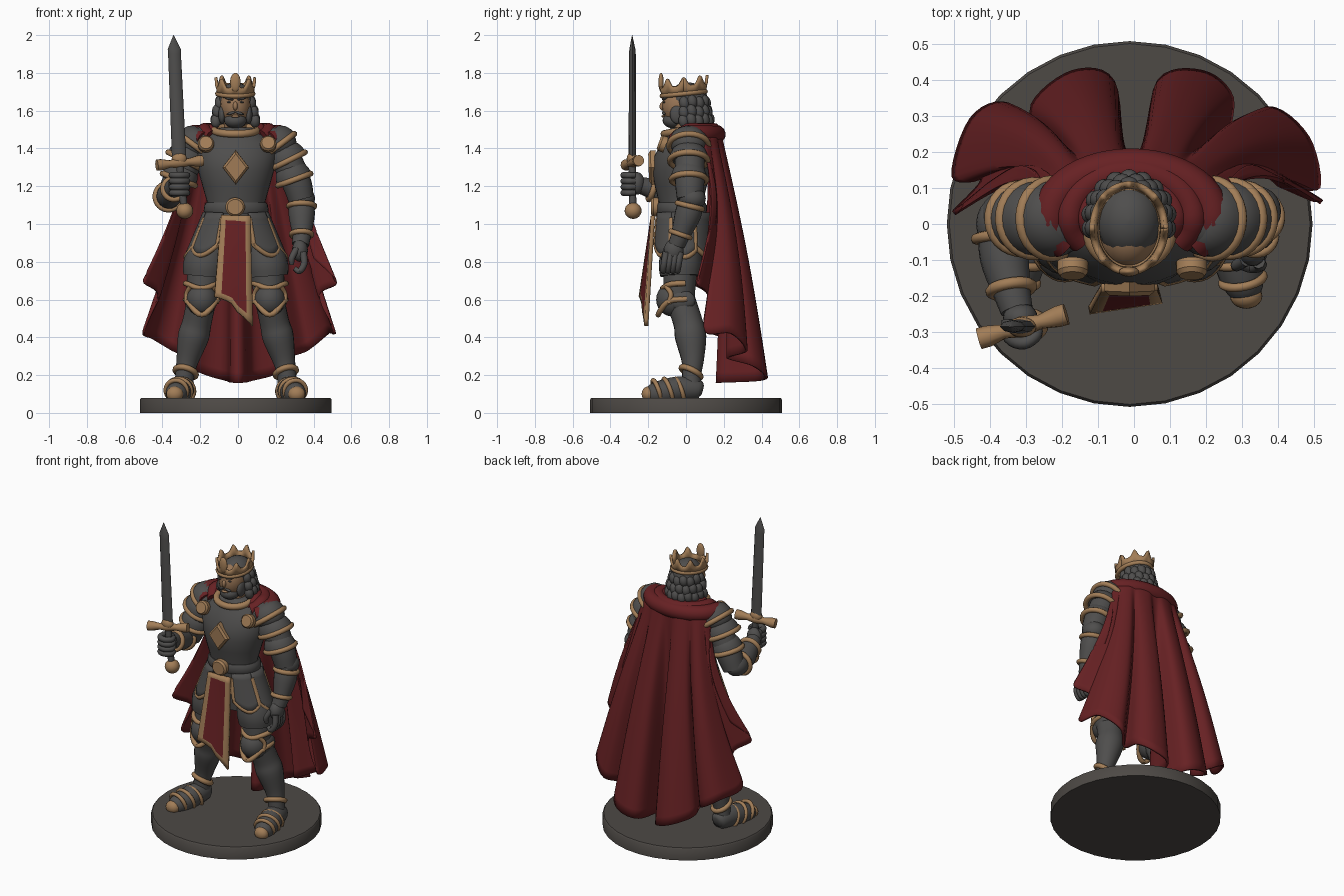
import bpy, bmesh, math
from mathutils import Vector, Matrix, Euler

if "Cube" in bpy.data.objects:
    bpy.data.objects.remove(bpy.data.objects["Cube"])
sin, cos, pi = math.sin, math.cos, math.pi

def material(name, col):
    m = bpy.data.materials.new(name)
    m.diffuse_color = (*col, 1)
    m.use_nodes = True
    m.node_tree.nodes["Principled BSDF"].inputs["Base Color"].default_value = m.diffuse_color
    return m

STEEL = material("dark steel", (0.078, 0.076, 0.074))
GOLD = material("bronze trim", (0.36, 0.205, 0.095))
RED = material("red cloth", (0.135, 0.015, 0.017))
STONE = material("stone base", (0.075, 0.067, 0.06))
SKIN = material("tan skin", (0.31, 0.175, 0.09))

def build(name, verts, faces, *mats, angle=0.8):
    me = bpy.data.meshes.new(name)
    me.from_pydata([tuple(v) for v in verts], [], faces)
    bm = bmesh.new()
    bm.from_mesh(me)
    bmesh.ops.recalc_face_normals(bm, faces=bm.faces)
    bm.to_mesh(me)
    bm.free()
    for m in mats:
        me.materials.append(m)
    me.shade_smooth()
    me.set_sharp_from_angle(angle=angle)
    ob = bpy.data.objects.new(name, me)
    bpy.context.collection.objects.link(ob)
    return ob

def skin_rings(name, rings, mat, closed=False, angle=0.8):
    """Bridge equal-size vertex rings, capping the ends unless closed."""
    n, k = len(rings[0]), len(rings)
    faces = [(i*n+j, i*n+(j+1) % n, (i+1) % k*n+(j+1) % n, (i+1) % k*n+j)
             for i in range(k if closed else k-1) for j in range(n)]
    if not closed:
        faces += [tuple(range(n)), tuple(range((k-1)*n, k*n))]
    return build(name, [v for r in rings for v in r], faces, mat, angle=angle)

def loft(name, rows, mat, n=32):
    """Rows of (z, half width, front y, back y, centre x)."""
    rings = [[(cx+rx*cos(2*pi*j/n), (yf+yb)/2+(yb-yf)/2*sin(2*pi*j/n), z) for j in range(n)]
             for z, rx, yf, yb, cx in rows]
    return skin_rings(name, rings, mat)

def spline(pts, k=5):
    p = [Vector(q) for q in pts]
    p = [2*p[0]-p[1]] + p + [2*p[-1]-p[-2]]
    out = []
    for a, b, c, d in zip(p, p[1:], p[2:], p[3:]):
        for i in range(k):
            t = i/k
            out.append(0.5*(2*b+(c-a)*t+(2*a-5*b+4*c-d)*t*t+(3*b-a-3*c+d)*t**3))
    return out + [p[-2]]

def tube(name, pts, r, mat, n=12, closed=False):
    """Sweep a circle along points; r is one radius or one per point."""
    p = [Vector(q) for q in pts]
    k = len(p)
    r = r if isinstance(r, list) else [r]*k
    rings, nor = [], None
    for i in range(k):
        a, b = (p[i-1], p[(i+1) % k]) if closed else (p[max(i-1, 0)], p[min(i+1, k-1)])
        t = (b-a).normalized()
        nor = t.orthogonal() if nor is None else nor-t*nor.dot(t)
        nor.normalize()
        bi = t.cross(nor)
        rings.append([p[i]+r[i]*(nor*cos(2*pi*j/n)+bi*sin(2*pi*j/n)) for j in range(n)])
    return skin_rings(name, rings, mat, closed)

def limb(name, rows, mat, n=18):
    """Smooth tapered tube from rows of (x, y, z, radius)."""
    q = spline([Vector(v) for v in rows], 4)
    return tube(name, [v.to_3d() for v in q], [v[3] for v in q], mat, n)

def band(name, p, axis, r, t=0.015, mat=GOLD):
    ax = Vector(axis).normalized()
    u = ax.orthogonal().normalized()
    w = ax.cross(u)
    return tube(name, [Vector(p)+r*(u*cos(2*pi*i/28)+w*sin(2*pi*i/28)) for i in range(28)], t, mat, 8, True)

def ball(name, loc, size, mat, rot=(0, 0, 0)):
    m = Matrix.Translation(loc) @ Euler(rot).to_matrix().to_4x4()
    rings = [[m @ Vector((size[0]*sin(a)*cos(2*pi*j/20), size[1]*sin(a)*sin(2*pi*j/20), size[2]*cos(a)))
              for j in range(20)] for a in [0.02+(pi-0.04)*i/12 for i in range(13)]]
    return skin_rings(name, rings, mat)

def grid(name, rows, thick, *mats, rule=None):
    n = len(rows[0])
    faces = [(i*n+j, i*n+j+1, (i+1)*n+j+1, (i+1)*n+j) for i in range(len(rows)-1) for j in range(n-1)]
    ob = build(name, [v for r in rows for v in r], faces, *mats)
    if rule:
        for k, f in enumerate(ob.data.polygons):
            f.material_index = rule(k // (n-1), k % (n-1))
    md = ob.modifiers.new("thickness", 'SOLIDIFY')
    md.thickness, md.offset = thick, 0
    return ob

def plate(name, loc, rx, rz, mat, n=24, tilt=0, depth=0.02):
    """Bevelled medallion facing the front."""
    m = Matrix.Translation(loc) @ Matrix.Rotation(tilt, 4, 'X')
    return skin_rings(name, [[m @ Vector((rx*s*cos(2*pi*j/n), y*depth, rz*s*sin(2*pi*j/n))) for j in range(n)]
                             for y, s in ((1, 1), (-0.4, 1), (-1, 0.8))], mat, angle=0.5)

# Base
loft("base", [(0, .507, -.507, .507, -.012), (.072, .507, -.507, .507, -.012), (.08, .5, -.5, .5, -.012)], STONE)

# Torso, belt and chest ornaments
loft("breastplate", [(.98, .17, -.13, .10, -.01), (1.08, .155, -.14, .09, -.01), (1.12, .155, -.145, .09, -.01),
     (1.2, .178, -.165, .11, -.01), (1.28, .2, -.178, .13, -.01), (1.36, .215, -.168, .14, -.01),
     (1.43, .2, -.13, .13, -.01), (1.48, .14, -.1, .1, -.01), (1.51, .08, -.08, .07, -.01)], STEEL)
loft("belt", [(1.055, .165, -.15, .105, -.01), (1.07, .172, -.157, .11, -.01), (1.1, .168, -.157, .11, -.01),
     (1.115, .158, -.15, .1, -.01)], STEEL)
plate("belt_buckle", (-.015, -.165, 1.09), .052, .05, GOLD)
plate("chest_diamond", (-.012, -.178, 1.30), .07, .09, GOLD, 4, .03)
for s in (-1, 1):
    plate("cape_clasp", (s*.165-.005, -.125, 1.425), .043, .043, GOLD, tilt=-.35)
tube("collar", [(-.012+.112*cos(a), -.02+.095*sin(a), 1.495+.018*sin(a)) for a in [i*pi/18 for i in range(36)]],
     .02, GOLD, 10, True)

# Tassets: patches of a flared skirt with trim
def skirt(a, z, off=0):
    f = (1.06-z)/.32
    return Vector((-.012+(.165+.135*f+off)*sin(a), -.018-(.14+.028*f+off)*cos(a), z))
loft("hips", [(.80, .19, -.11, .09, -.012), (.9, .195, -.12, .11, -.012), (1.07, .155, -.13, .09, -.012)], STEEL)
for s in (-1, 1):
    for a0, a1, zb in ((.42, 1.15, .89), (1.17, 2.0, .88), (2.02, 3.1, .88)):
        low = lambda u: zb-.045*sin(pi*u)-.02*u
        rows = [[skirt(s*(a0+(a1-a0)*u/10), 1.06+(low(u/10)-1.06)*v/6) for u in range(11)] for v in range(7)]
        grid("tasset", rows, .02, STEEL)
        edge = [r[0] for r in rows[1:-1]]+rows[-1]+[r[-1] for r in rows[-2:0:-1]]
        tube("tasset_trim", edge, .014, GOLD, 8)

# Tabard: red panel with trim border
us = [0, .17, .3, .45, .6, .72, .83, 1]
vs = [0, .06]+[.06+.88*i/10 for i in range(1, 11)]+[1]
hem = [.615, .605, .595, .58, .535, .515, .495, .46]
rows = [[(-.09+.155*u-.035*v*(1-u)+.012*v*u, -.175-.035*v-.03*v*(1-u), 1.045+(zb-1.045)*v) for u, zb in zip(us, hem)]
        for v in vs]
grid("tabard", rows, .022, RED, GOLD, rule=lambda i, j: int(j in (0, 6) or i in (0, 11)))

# Legs
for s in (-1, 1):
    X = lambda x: s*x-.012
    limb("thigh_guard", [(X(.10), -.02, 1.0, .08), (X(.135), -.02, .89, .1), (X(.163), -.03, .79, .114),
         (X(.17), -.03, .725, .108)], STEEL)
    limb("thigh", [(X(.165), -.03, .76, .09), (X(.175), -.035, .66, .085), (X(.18), -.035, .57, .078)], STEEL)
    limb("shin", [(X(.18), -.03, .6, .078), (X(.205), .01, .48, .078), (X(.225), .025, .4, .083),
         (X(.255), .035, .28, .06), (X(.27), .03, .2, .05), (X(.275), .03, .12, .055)], STEEL)
    ball("knee_cap", (X(.18), -.07, .6), (.082, .088, .09), STEEL)
    ball("knee_wing", (X(.24), -.02, .595), (.03, .07, .055), STEEL)
    for z, dz, ry in ((.685, -.025, .088), (.6, -.08, .112)):
        tube("knee_trim", [(X(.18)-.086*cos(a), -.035-ry*sin(a), z+dz*sin(a)**3)
             for a in [-.35+(pi+.7)*i/20 for i in range(21)]], .015, GOLD, 8)
    for k in (-1, 1):
        tube("knee_side_trim", spline([(X(.18)+k*.06, -.105, .67), (X(.18)+k*.08, -.08, .63), (X(.18)+k*.078, -.09, .58)]),
             .013, GOLD, 8)
    band("ankle_trim", (X(.265), .027, .215), (s*.3, -.5, -1), .056, .016)
    limb("boot", [(X(.268), .085, .12, .03), (X(.272), .06, .125, .055), (X(.285), -.03, .125, .068), (X(.305), -.12, .11, .066),
         (X(.32), -.185, .1, .05), (X(.325), -.215, .095, .02)], STEEL)
    for x, y, r in ((.285, -.035, .066), (.3, -.095, .066), (.314, -.155, .058)):
        band("boot_trim", (X(x), y, .118), (s*.2, -1, -.35), r, .012)
    ball("toe_cap", (X(.323), -.2, .1), (.045, .035, .04), GOLD)

# Shoulders and arms: layered plates along each upper arm
def lames(rows):
    for (x, y, z, r), ax in rows:
        p, d = Vector((x, y, z)), Vector(ax).normalized()
        tube("arm_plate", [p-d*.085, p-d*.06, p-d*.03, p], [r*.6, r*.85, r*.97, r], STEEL, 24)
        band("arm_plate_trim", p, d, r-.004, .016)
for s in (-1, 1):
    q = -.015 if s < 0 else 0
    lames([((s*.215+q, .015, 1.415, .108), (s*.6, 0, -.8)), ((s*.265+q, .015, 1.335, .104), (s*.45, 0, -.9)),
           ((s*.298+q, .015, 1.235, .096), (s*.35, 0, -.94))])
    ball("shoulder_cap", (s*.2+q, .015, 1.43), (.11, .1, .085), STEEL)
    limb("upper_arm", [(s*.25, .02, 1.36, .08), (s*.31+q, .02, 1.22, .078), (s*.335+2*q, .02, 1.13, .068)], STEEL)
# Lowered arm
ball("elbow_guard", (.34, .035, 1.135), (.068, .07, .06), STEEL)
limb("lowered_forearm", [(.335, .03, 1.13, .062), (.337, .01, 1.05, .07), (.337, -.03, .94, .05), (.33, -.05, .89, .045)], STEEL)
band("elbow_trim", (.337, .02, 1.095), (0, -.25, -1), .068, .015)
band("wrist_trim", (.336, -.03, .945), (0, -.35, -1), .054, .014)
ball("lowered_hand", (.328, -.065, .86), (.042, .052, .06), STEEL)
for i in range(4):
    y = -.105+i*.025
    limb("finger", [(.345, y, .85, .019), (.35, y-.01, .79, .018), (.325, y-.015, .75, .016), (.3, y-.01, .765, .013)], STEEL, 8)
limb("thumb", [(.31, -.1, .87, .018), (.285, -.115, .82, .017), (.285, -.11, .785, .012)], STEEL, 8)
# Raised arm
ball("raised_elbow_guard", (-.37, .0, 1.145), (.068, .08, .065), STEEL)
limb("raised_forearm", [(-.37, .01, 1.14, .062), (-.36, -.09, 1.155, .068), (-.338, -.19, 1.19, .052), (-.325, -.24, 1.205, .045)], STEEL)
band("raised_elbow_trim", (-.368, -.035, 1.145), (.1, -1, .1), .07, .015)
band("raised_wrist_trim", (-.34, -.18, 1.185), (.15, -1, .3), .057, .016)
ball("raised_hand", (-.315, -.26, 1.215), (.048, .042, .06), STEEL)
for i in range(4):
    z = 1.165+i*.031
    limb("grip_finger", [(-.35, -.265, z, .018), (-.345, -.315, z, .018), (-.305, -.33, z, .018), (-.27, -.305, z, .017),
         (-.275, -.27, z, .014)], STEEL, 8)

# Sword
loft("blade", [(1.33, .038, -.304, -.264, -.311), (1.9, .034, -.302, -.266, -.336), (1.925, .035, -.3, -.268, -.337),
     (2.0, .001, -.286, -.284, -.341)], STEEL, 8)
tube("crossguard", [(-.43, -.318, 1.312), (-.405, -.311, 1.314), (-.36, -.298, 1.318), (-.31, -.285, 1.325),
     (-.26, -.271, 1.328), (-.212, -.257, 1.333), (-.188, -.25, 1.336)], [.03, .03, .02, .03, .02, .03, .03], GOLD, 10)
ball("guard_boss", (-.311, -.286, 1.345), (.04, .028, .035), GOLD)
tube("sword_grip", [(-.31, -.285, 1.33), (-.285, -.282, 1.08)], .02, STEEL)
ball("pommel", (-.282, -.28, 1.07), (.045, .045, .043), GOLD)

# Head, hair and beard
cx = -.014
limb("neck", [(cx, 0, 1.46, .065), (cx, -.01, 1.52, .06), (cx, -.01, 1.58, .06)], SKIN)
ball("face", (cx, -.035, 1.625), (.08, .092, .105), SKIN)
ball("nose", (cx, -.122, 1.625), (.013, .018, .024), SKIN, (-.25, 0, 0))
ball("hair_cap", (cx, .01, 1.66), (.09, .105, .09), STEEL)
ball("beard", (cx, -.066, 1.548), (.06, .058, .042), STEEL)
ball("mouth", (cx, -.12, 1.57), (.024, .01, .007), SKIN)
for s in (-1, 1):
    ball("moustache", (cx+s*.021, -.117, 1.587), (.026, .01, .007), STEEL, (0, s*.3, 0))
    ball("eyebrow", (cx+s*.034, -.113, 1.664), (.027, .012, .007), STEEL, (0, s*-.25, s*.3))
    ball("eye", (cx+s*.033, -.115, 1.645), (.012, .007, .005), STEEL)
    ball("sideburn", (cx+s*.07, -.045, 1.58), (.02, .04, .05), STEEL)
for row, (z, rx, ry, n) in enumerate(((1.64, .084, .095, 9), (1.59, .098, .105, 10), (1.545, .106, .115, 11))):
    for i in range(n):
        a = -.2+(pi+.4)*i/(n-1)
        ball("hair_lock", (cx+rx*cos(a), .01+ry*sin(a), z+.008*(i % 2)), (.027, .027, .036), STEEL, (.2, 0, a))

# Crown with points and front ornament
def crown_row(rx, ry, top):
    return [(cx+rx*cos(a), -.012+ry*sin(a), 1.69+.012*sin(a)+top*(.042+.045*(.5+.5*cos(8*a))**2))
            for a in [2*pi*i/96 for i in range(97)]]
grid("crown", [crown_row(.092, .113, 0), crown_row(.095, .117, .5), crown_row(.103, .124, 1)], .014, GOLD)
tube("crown_rim", crown_row(.094, .115, 0)[:-1], .013, GOLD, 8, True)
ball("crown_ornament", (cx, -.132, 1.75), (.028, .014, .05), GOLD)

# Cape: shoulder arc blended into a folded hem
hem = [(-.40, .11, .82), (-.50, .03, .70), (-.42, .12, .62), (-.50, .13, .43), (-.45, .29, .39), (-.35, .33, .33),
       (-.26, .22, .29), (-.28, .33, .25), (-.17, .42, .2), (-.06, .395, .17), (-.03, .19, .16), (.03, .19, .16),
       (.07, .395, .17), (.19, .42, .2), (.27, .35, .25), (.26, .22, .29), (.37, .32, .33), (.48, .24, .42),
       (.51, .10, .43), (.43, .12, .62), (.52, .06, .69), (.40, .11, .82)]
hem = spline(hem, 6)
rows = []
for i in range(25):
    v, row = i/24, []
    for j, h in enumerate(hem):
        u = j/(len(hem)-1)
        a = pi-.2-(pi-.4)*u
        t = Vector((-.005+.245*cos(a), .05+.13*sin(a), 1.455+.045*sin(a)))
        side = abs(2*u-1)**2
        w = v**(1+side*(.6-.5*u))
        row.append((t.x+(h.x-t.x)*w, t.y+(h.y-t.y)*v+(.05*side+.015)*sin(pi*v), t.z+(h.z-t.z)*v))
    rows.append(row)
grid("cape", rows, .014, RED)
# Gathered cloth over the shoulders
for a, b, z, r in ((.125, .11, 1.505, .03), (.17, .13, 1.495, .04), (.225, .145, 1.475, .05)):
    tube("cape_gather", [(-.008+a*cos(t), .015+b*sin(t)*(1 if t > 0 and t < pi else .75), z-.06*max(0, -sin(t)))
         for t in [-.65+(pi+1.3)*i/36 for i in range(37)]], r, RED, 14)
